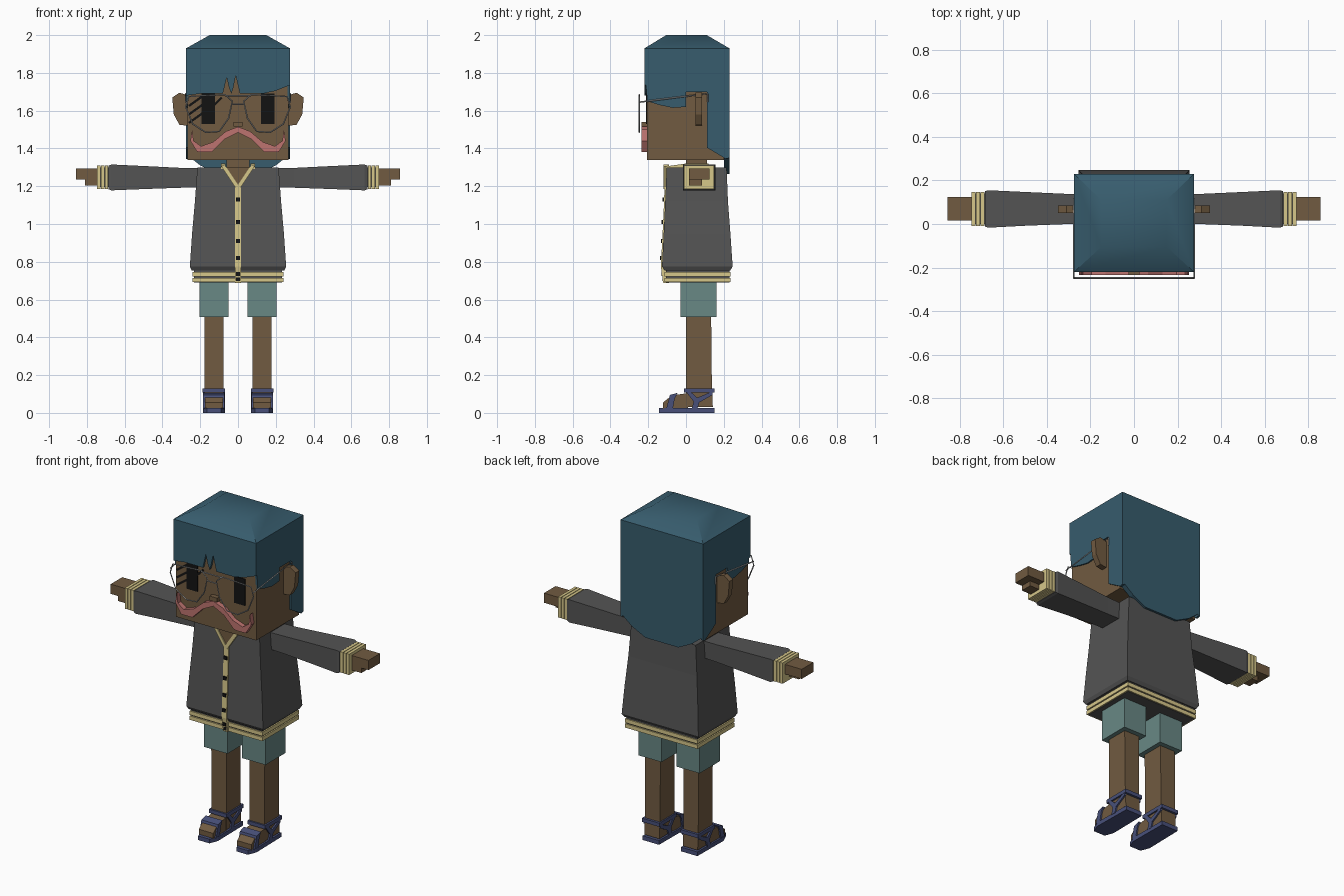
import bpy, bmesh
from mathutils import Vector

if "Cube" in bpy.data.objects:
    bpy.data.objects.remove(bpy.data.objects["Cube"], do_unlink=True)


def material(name, *rgb):
    lin = [((c / 255 + 0.055) / 1.055) ** 2.4 for c in rgb] + [1]
    m = bpy.data.materials.new(name)
    m.use_nodes = True
    m.diffuse_color = lin
    m.node_tree.nodes["Principled BSDF"].inputs["Base Color"].default_value = lin
    return m


SKIN = material("brown skin", 113, 91, 65)
HAIR = material("teal hair", 55, 92, 109)
WOOL = material("charcoal wool", 84, 84, 84)
TRIM = material("cream trim", 214, 199, 138)
CLOTH = material("sage cloth", 104, 136, 133)
STRAP = material("blue strap", 72, 80, 122)
PINK = material("pink", 190, 116, 112)
BLACK = material("black", 18, 18, 18)
WIRE = material("silver wire", 165, 167, 168)


def finish(name, bm, mat):
    bmesh.ops.recalc_face_normals(bm, faces=bm.faces)
    me = bpy.data.meshes.new(name)
    bm.to_mesh(me)
    bm.free()
    me.materials.append(mat)
    ob = bpy.data.objects.new(name, me)
    bpy.context.collection.objects.link(ob)
    return ob


def place(axis, p, a, b):
    return {"x": (p, a, b), "y": (a, p, b), "z": (a, b, p)}[axis]


def skin_rings(name, mat, axis, rings):
    """Join closed outlines, given as (position, points), along an axis."""
    bm = bmesh.new()
    loops = [[bm.verts.new(place(axis, p, a, b)) for a, b in pts] for p, pts in rings]
    for lo, hi in zip(loops, loops[1:]):
        n = len(lo)
        for i in range(n):
            bm.faces.new((lo[i], lo[(i + 1) % n], hi[(i + 1) % n], hi[i]))
    bm.faces.new(loops[0])
    bm.faces.new(loops[-1])
    return finish(name, bm, mat)


def plate(name, mat, axis, p0, p1, pts):
    return skin_rings(name, mat, axis, [(p0, pts), (p1, pts)])


def loft(name, mat, axis, rings):
    """Rectangular cross-sections (position, a0, a1, b0, b1)."""
    return skin_rings(name, mat, axis, [
        (p, [(a0, b0), (a1, b0), (a1, b1), (a0, b1)]) for p, a0, a1, b0, b1 in rings])


def box(name, mat, x0, x1, y0, y1, z0, z1):
    return loft(name, mat, "z", [(z0, x0, x1, y0, y1), (z1, x0, x1, y0, y1)])


def bar(name, mat, a, b, w, y0, y1):
    """Straight strip of width w in the xz plane."""
    a, b = Vector(a), Vector(b)
    d = (b - a).normalized() * w / 2
    n = Vector((-d.y, d.x))
    return plate(name, mat, "y", y0, y1, [a + n, b + n, b - n, a - n])


def wire(name, pts, closed=False):
    cu = bpy.data.curves.new(name, "CURVE")
    cu.dimensions = "3D"
    cu.bevel_depth = 0.004
    cu.bevel_resolution = 0
    sp = cu.splines.new("POLY")
    sp.points.add(len(pts) - 1)
    for q, p in zip(sp.points, pts):
        q.co = (*p, 1)
    sp.use_cyclic_u = closed
    cu.materials.append(WIRE)
    ob = bpy.data.objects.new(name, cu)
    bpy.context.collection.objects.link(ob)
    bpy.ops.object.select_all(action="DESELECT")
    ob.select_set(True)
    bpy.context.view_layer.objects.active = ob
    bpy.ops.object.convert(target="MESH")


# Head and hair
box("head", SKIN, -.267, .267, -.207, .2, 1.34, 1.86)
box("neck", SKIN, -.06, .06, 0, .11, 1.27, 1.36)
box("nose", SKIN, -.025, .025, -.235, -.2, 1.515, 1.54)
cap = loft("hair_cap", HAIR, "z", [(1.82, -.275, .275, -.22, .23), (1.93, -.275, .275, -.22, .23),
                                   (2.0, -.15, .15, -.105, .11)])
bpy.context.view_layer.objects.active = cap
cap.select_set(True)
bpy.ops.object.shade_smooth_by_angle(angle=0.7)
plate("hair_fringe", HAIR, "y", -.22, -.2, [
    (-.275, 1.83), (.275, 1.83), (.275, 1.735), (.2, 1.705), (.13, 1.69), (.01, 1.69),
    (-.012, 1.785), (-.025, 1.72), (-.035, 1.69), (-.047, 1.72), (-.06, 1.775),
    (-.08, 1.69), (-.2, 1.69), (-.275, 1.68)])
plate("hair_back", HAIR, "y", .2, .23, [
    (-.275, 1.83), (.275, 1.83), (.275, 1.37), (.2, 1.31), (.11, 1.265),
    (-.11, 1.265), (-.2, 1.31), (-.275, 1.37)])

for s, side in ((1, "left"), (-1, "right")):
    plate(side + "_hair_side", HAIR, "x", s * .262, s * .275, [
        (-.22, 1.83), (.23, 1.83), (.23, 1.35), (.21, 1.345), (.11, 1.405),
        (.11, 1.70), (0, 1.70), (0, 1.62), (-.07, 1.615), (-.14, 1.63), (-.205, 1.65)])
    plate(side + "_ear", SKIN, "y", .05, .085, [
        (s * x, z) for x, z in ((.26, 1.68), (.31, 1.695), (.348, 1.67), (.34, 1.58),
                                (.31, 1.525), (.26, 1.52))])
    plate(side + "_eye", BLACK, "y", -.212, -.206, [
        (s * x, z) for x, z in ((.122, 1.53), (.194, 1.53), (.194, 1.69), (.122, 1.69))])
    # Moustache half
    plate(side + "_moustache", PINK, "y", -.235, -.2, [
        (s * x, z) for x, z in ((0, 1.515), (.065, 1.49), (.13, 1.435), (.195, 1.412),
                                (.235, 1.44), (.243, 1.5), (.252, 1.44), (.215, 1.38),
                                (.14, 1.38), (.07, 1.45), (0, 1.485))])
    # Spectacles
    wire(side + "_lens_rim", [(s * x, -.248, z) for x, z in (
        (.03, 1.65), (.05, 1.56), (.10, 1.49), (.17, 1.485), (.24, 1.53),
        (.277, 1.62), (.26, 1.675), (.07, 1.685))], True)
    wire(side + "_temple", [(s * .277, y, z) for y, z in (
        (-.248, 1.645), (-.05, 1.67), (.115, 1.69), (.115, 1.645))])

for i, z in enumerate((1.68, 1.635)):
    wire(f"bridge_{i}", [(-.07 + i * .04, -.248, z), (.07 - i * .04, -.248, z)])
for i, z in enumerate((1.535, 1.58, 1.625)):
    bar(f"lash_{i}", BLACK, (-.26, z), (-.19, z + .05), .012, -.212, -.206)
bar("inner_lash", BLACK, (-.13, 1.625), (-.085, 1.67), .012, -.212, -.206)

# Cardigan
loft("cardigan", WOOL, "z", [(.755, -.245, .245, -.115, .235), (.775, -.255, .255, -.127, .247),
                             (.95, -.243, .243, -.118, .235), (1.12, -.228, .228, -.11, .222),
                             (1.3, -.215, .215, -.102, .215)])
box("hem_core", WOOL, -.234, .234, -.106, .229, .69, .76)
for i, z in enumerate((.692, .722)):
    box(f"hem_stripe_{i}", TRIM, -.242, .242, -.114, .236, z, z + .023)
plate("open_neck", SKIN, "y", -.112, -.09, [(-.075, 1.302), (.075, 1.302), (0, 1.19)])
plate("placket", TRIM, "x", -.016, .016, [
    (-.12, .688), (-.133, .775), (-.124, .95), (-.116, 1.12), (-.114, 1.2),
    (-.09, 1.2), (-.09, .688)])
for i, (y, z) in enumerate(((-.12, .708), (-.126, .735), (-.132, .82), (-.128, .91),
                            (-.124, 1.01), (-.119, 1.13))):
    box(f"button_{i}", BLACK, -.01, .01, y - .005, y + .01, z - .01, z + .01)

for s, side in ((1, "left"), (-1, "right")):
    bar(side + "_neck_trim", TRIM, (0, 1.19), (s * .08, 1.31), .02, -.118, -.09)
    plate(side + "_collar", TRIM, "x", s * .065, s * .09, [
        (-.105, 1.29), (-.105, 1.305), (0, 1.32), (.12, 1.32), (.12, 1.29)])
    # Sleeve, cuff and hand
    loft(side + "_sleeve", WOOL, "x", [
        (s * .18, 0, .135, 1.195, 1.295), (s * .3, 0, .138, 1.192, 1.297),
        (s * .5, -.008, .147, 1.185, 1.307), (s * .67, -.017, .155, 1.178, 1.315),
        (s * .685, -.012, .15, 1.184, 1.309)])
    loft(side + "_cuff_core", WOOL, "x", [(s * x, 0, .14, 1.195, 1.3) for x in (.68, .742)])
    for i in range(3):
        x = .687 + i * .021
        loft(f"{side}_cuff_stripe_{i}", TRIM, "x", [
            (s * p, -.01, .148, 1.185, 1.31) for p in (x, x + .017)])
    loft(side + "_hand", SKIN, "x", [(s * x, .015, .125, 1.235, 1.293) for x in (.73, .857)])
    loft(side + "_fingers", SKIN, "x", [(s * x, .015, .085, 1.205, 1.236) for x in (.73, .81)])
    # Shorts and leg
    loft(side + "_short", CLOTH, "z", [
        (z, s * .049, s * .204, -.03, .162) for z in (.507, .73)])
    loft(side + "_leg", SKIN, "z", [(.03, s * .078, s * .177, 0, .142),
                                    (.14, s * .078, s * .177, 0, .137),
                                    (.52, s * .076, s * .178, 0, .133)])
    # Foot and sandal
    plate(side + "_foot", SKIN, "x", s * .08, s * .175, [
        (-.122, .02), (-.122, .055), (-.075, .092), (.01, .105), (.01, .02)])
    plate(side + "_sole", STRAP, "z", 0, .025, [
        (s * x, y) for x, y in ((.07, -.09), (.09, -.142), (.165, -.142), (.186, -.09),
                                (.182, .152), (.073, .152))])
    plate(side + "_toe_strap", STRAP, "x", s * .072, s * .184, [
        (-.105, .02), (-.085, .095), (-.045, .106), (-.06, .075), (-.07, .02)])
    box(side + "_ankle_strap", STRAP, s * .07, s * .187, -.01, .152, .108, .13)
    for x in (.07, .175):
        plate(f"{side}_side_strap_{x}", STRAP, "x", s * x, s * (x + .011), [
            (-.01, .125), (.01, .125), (.06, .08), (.14, .115), (.14, .095), (.07, .055),
            (.06, .02), (.03, .02), (.04, .06)])
